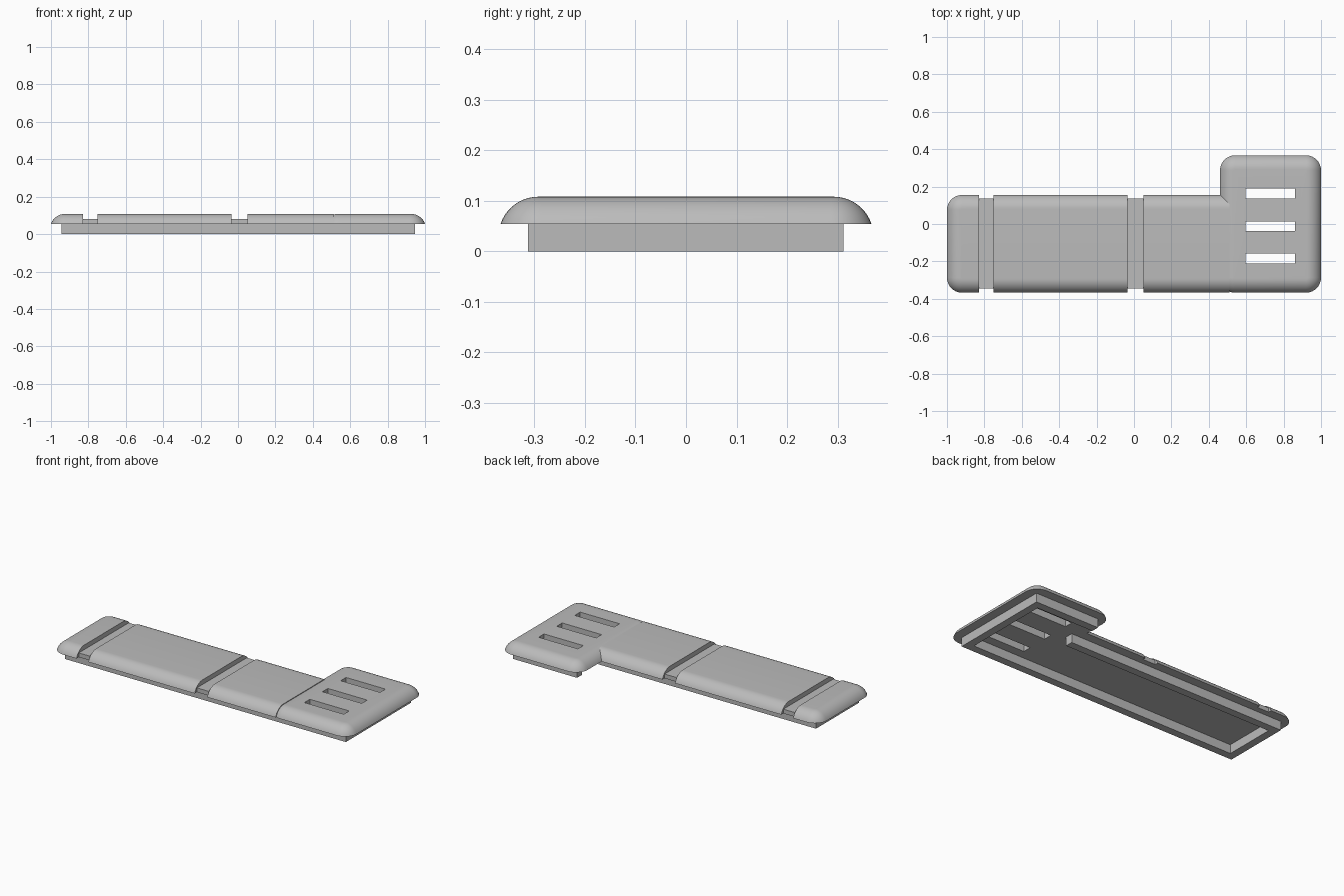
import bpy, bmesh, math

cube = bpy.data.objects.get("Cube")
if cube:
    bpy.data.objects.remove(cube)

grey = bpy.data.materials.new("plain_grey")
grey.use_nodes = True
grey.diffuse_color = (0.5, 0.5, 0.5, 1)
grey.node_tree.nodes["Principled BSDF"].inputs["Base Color"].default_value = (0.5, 0.5, 0.5, 1)

BASE, TOP = 0.054, 0.108      # underside and top of the shell
EDGE = 0.075                  # width of the rounded border
FRONT, BACK = -0.367, 0.155   # depth of the long body
HEAD_BACK = 0.367


def make_object(name, bm):
    bmesh.ops.recalc_face_normals(bm, faces=bm.faces)
    mesh = bpy.data.meshes.new(name)
    bm.to_mesh(mesh)
    bm.free()
    mesh.materials.append(grey)
    obj = bpy.data.objects.new(name, mesh)
    bpy.context.collection.objects.link(obj)
    return obj


def add_box(name, x, y, z):
    bm = bmesh.new()
    bmesh.ops.create_cube(bm, size=1)
    for v in bm.verts:
        v.co = [lo + (c + 0.5) * (hi - lo) for c, (lo, hi) in zip(v.co, (x, y, z))]
    return make_object(name, bm)


def outline(x0, x1, y0, y1, inset, round_left, round_right):
    """Plan outline, counter-clockwise; cut ends stay square."""
    x0 += inset * round_left
    x1 -= inset * round_right
    y0, y1 = y0 + inset, y1 - inset
    r = max(0.08 - inset, 0.003)
    points = []
    for cx, cy, sx, sy, start, rounded in (
            (x1, y0, -1, 1, 270, round_right), (x1, y1, -1, -1, 0, round_right),
            (x0, y1, 1, -1, 90, round_left), (x0, y0, 1, 1, 180, round_left)):
        if not rounded:
            points.append((cx, cy))
            continue
        for i in range(9):
            a = math.radians(start + i * 90 / 8)
            points.append((cx + sx * r + r * math.cos(a), cy + sy * r + r * math.sin(a)))
    return points


def add_shell(name, x0, x1, y0, y1, round_left=False, round_right=False):
    """Slab whose border curves up to a flat top."""
    height = TOP - BASE
    sweep = 2 * math.atan(height / EDGE)
    radius = EDGE / math.sin(sweep)
    steps = 10
    bm = bmesh.new()
    rings = []
    for i in range(steps + 1):
        a = sweep * (1 - i / steps)
        inset = EDGE - radius * math.sin(a)
        z = TOP - radius * (1 - math.cos(a))
        rings.append([bm.verts.new((x, y, z)) for x, y in
                      outline(x0, x1, y0, y1, inset, round_left, round_right)])
    n = len(rings[0])
    for low, high in zip(rings, rings[1:]):
        for i in range(n):
            j = (i + 1) % n
            bm.faces.new((low[i], low[j], high[j], high[i]))
    bm.faces.new(rings[0][::-1])
    bm.faces.new(rings[-1])
    return make_object(name, bm)


# Shell sections
shells = [
    add_shell("end_cap", -1.0, -0.83, FRONT, BACK, round_left=True),
    add_shell("long_panel", -0.75, -0.035, FRONT, BACK),
    add_shell("short_panel", 0.05, 0.51, FRONT, BACK),
    add_shell("head_panel", 0.46, 1.0, FRONT, HEAD_BACK, True, True),
]

# Slots through the head
for y in (-0.185, -0.012, 0.163):
    cutter = add_box("slot_cutter", (0.595, 0.86), (y - 0.026, y + 0.026), (0.02, 0.15))
    cutter.hide_render = True
    cut = shells[-1].modifiers.new("slot", 'BOOLEAN')
    cut.operation = 'DIFFERENCE'
    cut.solver = 'EXACT'
    cut.object = cutter
    bpy.ops.object.select_all(action='DESELECT')
    bpy.context.view_layer.objects.active = shells[-1]
    shells[-1].select_set(True)
    bpy.ops.object.modifier_apply(modifier=cut.name)
    bpy.data.objects.remove(cutter)

# Sunken strips between sections
add_box("end_groove", (-0.83, -0.75), (-0.345, 0.135), (BASE, 0.08))
add_box("middle_groove", (-0.035, 0.05), (-0.345, 0.135), (BASE, 0.08))

# Rim walls underneath, open where the body meets the head
T, X, Y0 = 0.047, 0.945, -0.313
add_box("front_rim", (-X, X), (Y0, Y0 + T), (0, BASE))
add_box("end_rim", (-X, -X + T), (Y0 + T, 0.1 - T), (0, BASE))
add_box("body_back_rim", (-X, 0.52), (0.1 - T, 0.1), (0, BASE))
add_box("head_side_rim", (X - T, X), (Y0 + T, 0.312 - T), (0, BASE))
add_box("head_back_rim", (0.515, X), (0.312 - T, 0.312), (0, BASE))

# Smooth the rounded borders only
bpy.ops.object.select_all(action='DESELECT')
for shell in shells:
    shell.select_set(True)
bpy.context.view_layer.objects.active = shells[0]
bpy.ops.object.shade_smooth_by_angle(angle=math.radians(30))
